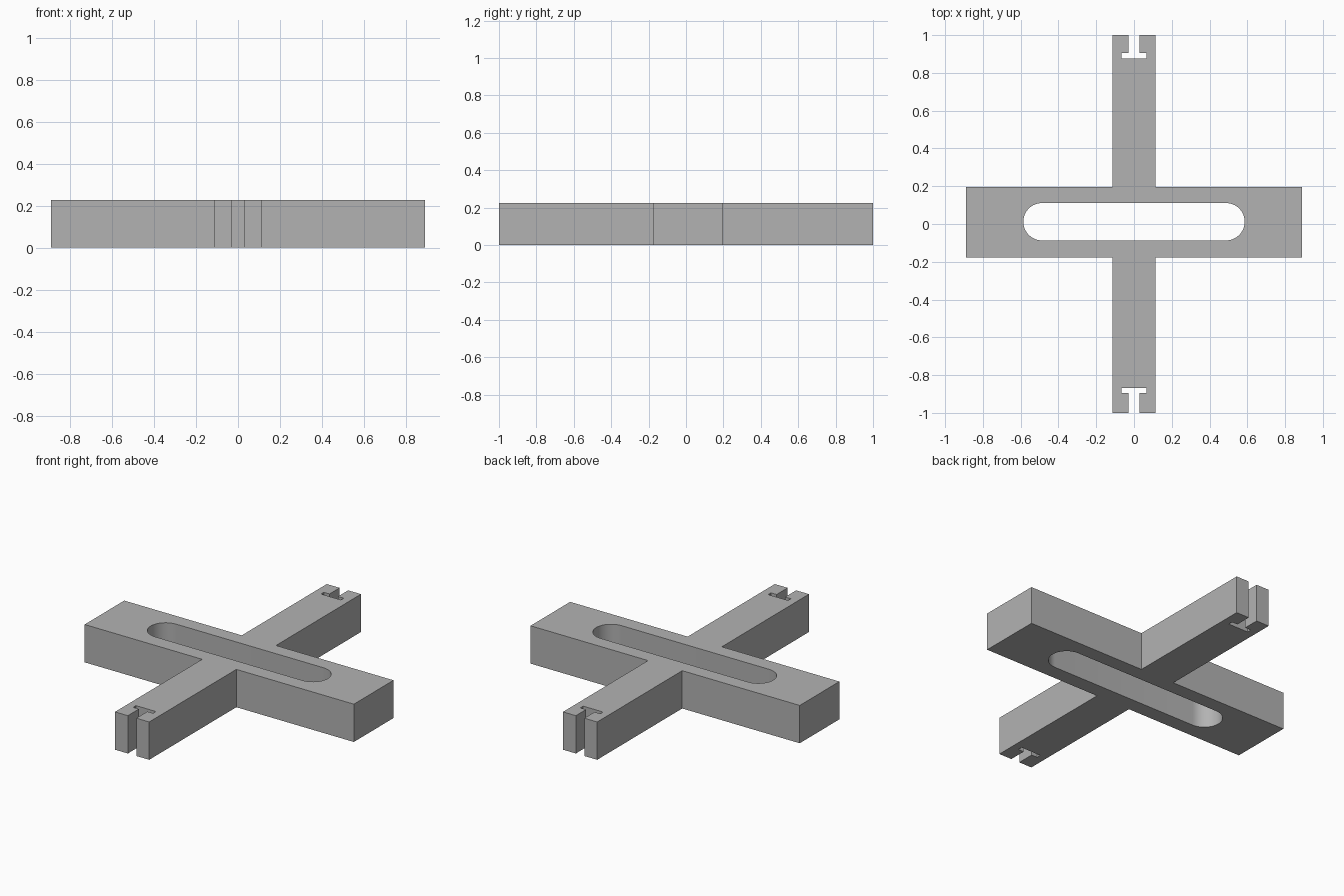
import bpy, bmesh, math

cube = bpy.data.objects.get("Cube")
if cube:
    bpy.data.objects.remove(cube, do_unlink=True)

HEIGHT = 0.226
BAR_X, BAR_FRONT, BAR_BACK = 0.89, -0.177, 0.197   # cross bar
ARM_X = 0.113                                      # arm half width
STEM_X, HEAD_X = 0.028, 0.066                      # T-slot half widths
SLOT_Y, SLOT_R, SLOT_X = 0.012, 0.099, 0.586       # rounded window

grey = bpy.data.materials.new("plain_grey")
grey.use_nodes = True
colour = (0.45, 0.45, 0.45, 1)
grey.diffuse_color = colour
grey.node_tree.nodes["Principled BSDF"].inputs["Base Color"].default_value = colour


def half_outline(bar_y, end_y, head_in, head_out):
    """Right half of one arm, from the bar corner to the T-slot centre."""
    return [(BAR_X, bar_y), (ARM_X, bar_y), (ARM_X, end_y), (STEM_X, end_y),
            (STEM_X, head_out), (HEAD_X, head_out), (HEAD_X, head_in)]


def mirrored(points):
    return points + [(-x, y) for x, y in reversed(points)]


# Cross outline with a T-slot at each arm end
back = mirrored(half_outline(BAR_BACK, 1, 0.877, 0.904))
front = mirrored(half_outline(BAR_FRONT, -1, -0.869, -0.896))
outline = back + front[::-1]

# Rounded window through the bar
steps = 24
window = []
for side in (1, -1):
    for i in range(steps + 1):
        a = math.pi * (i / steps - 0.5)
        window.append((side * (SLOT_X - SLOT_R + SLOT_R * math.cos(a)),
                       SLOT_Y + side * SLOT_R * math.sin(a)))

# Fill between both loops and extrude to full height
bm = bmesh.new()
for loop in (outline, window):
    verts = [bm.verts.new((x, y, 0)) for x, y in loop]
    for i, v in enumerate(verts):
        bm.edges.new((verts[i - 1], v))
bmesh.ops.triangle_fill(bm, use_beauty=True, edges=bm.edges[:])
top = bmesh.ops.extrude_face_region(bm, geom=bm.faces[:], use_keep_orig=True)
bmesh.ops.translate(bm, vec=(0, 0, HEIGHT),
                    verts=[g for g in top["geom"] if isinstance(g, bmesh.types.BMVert)])
bmesh.ops.recalc_face_normals(bm, faces=bm.faces[:])

mesh = bpy.data.meshes.new("slotted_cross_body")
bm.to_mesh(mesh)
bm.free()
mesh.materials.append(grey)
body = bpy.data.objects.new("slotted_cross_body", mesh)
bpy.context.collection.objects.link(body)

# Smooth the window ends, keep corners crisp
bpy.ops.object.select_all(action='DESELECT')
body.select_set(True)
bpy.context.view_layer.objects.active = body
bpy.ops.object.shade_smooth_by_angle(angle=math.radians(30))
